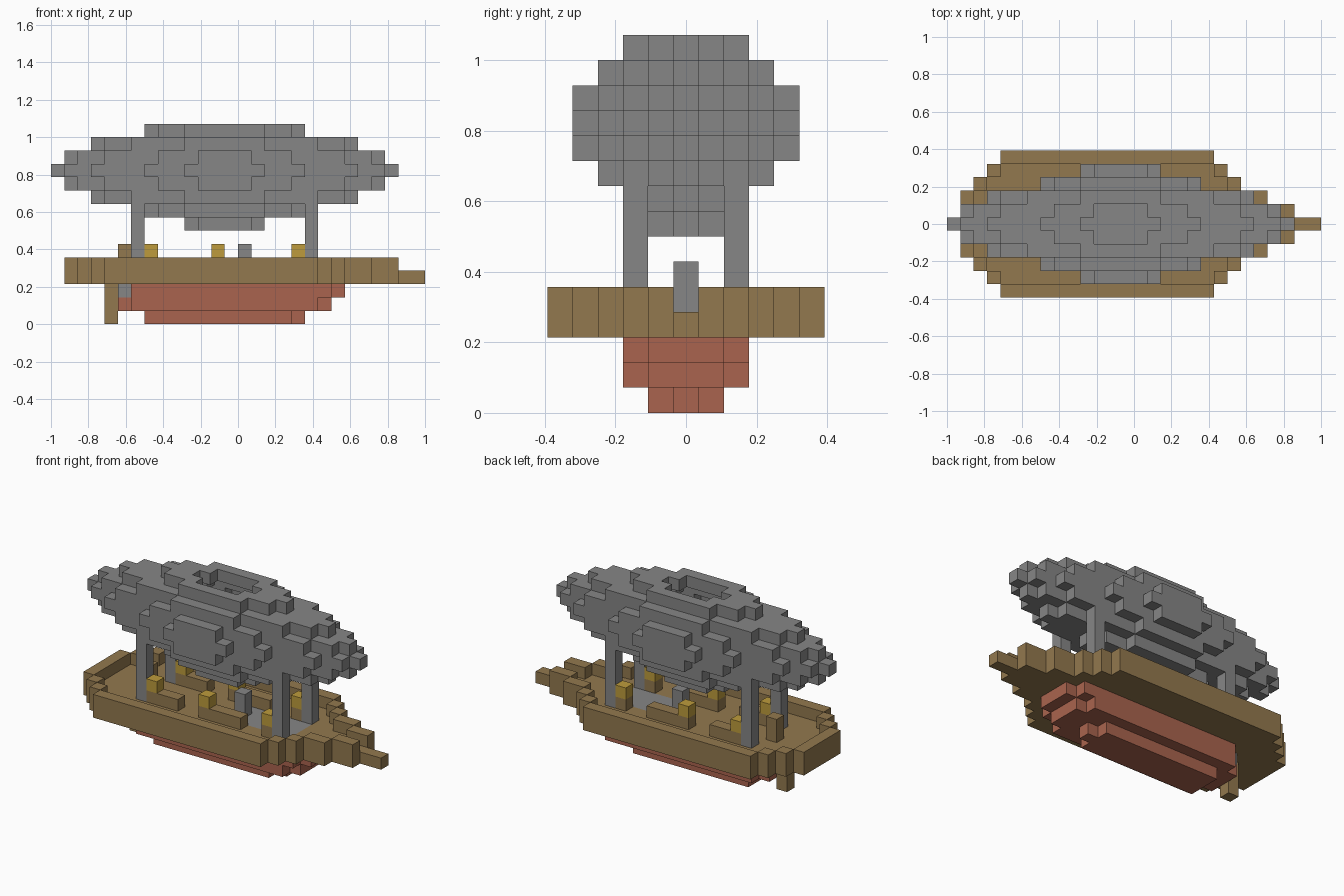
import bpy
import bmesh
from mathutils import Vector

if "Cube" in bpy.data.objects:
    bpy.data.objects.remove(bpy.data.objects["Cube"], do_unlink=True)

U = 1 / 14  # edge of one block


def material(name, rgb):
    m = bpy.data.materials.new(name)
    m.use_nodes = True
    m.diffuse_color = (*rgb, 1)
    m.node_tree.nodes["Principled BSDF"].inputs["Base Color"].default_value = (*rgb, 1)
    return m


GREY = material("grey_cloth", (0.24, 0.24, 0.24))
WOOD = material("brown_wood", (0.29, 0.19, 0.077))
RED = material("red_keel", (0.40, 0.127, 0.077))
GOLD = material("gold_lamp", (0.51, 0.33, 0.045))


def box(i0, i1, j0, j1, k0, k1):
    """Cells with i0 <= i < i1, and j and k inclusive."""
    return {(i, j, k) for i in range(i0, i1)
            for j in range(j0, j1 + 1) for k in range(k0, k1 + 1)}


STEPS = [Vector(d) for d in
         ((1, 0, 0), (-1, 0, 0), (0, 1, 0), (0, -1, 0), (0, 0, 1), (0, 0, -1))]


def build(name, cells, mat):
    """Skin a set of block cells, leaving out the faces between neighbours."""
    bm = bmesh.new()
    verts = {}

    def vert(p):
        key = tuple(round(2 * c) for c in p)
        if key not in verts:
            verts[key] = bm.verts.new((p.x * U - 1, p.y * U, p.z * U))
        return verts[key]

    for cell in cells:
        centre = Vector(cell) + Vector((0.5, 0, 0.5))
        for d in STEPS:
            if tuple(int(c) for c in Vector(cell) + d) in cells:
                continue
            a = Vector((d.y, d.z, d.x))
            b = d.cross(a)
            corners = [centre + (d + a * s + b * t) / 2
                       for s, t in ((-1, -1), (1, -1), (1, 1), (-1, 1))]
            bm.faces.new([vert(p) for p in corners])
    bmesh.ops.dissolve_limit(bm, angle_limit=0.01, verts=bm.verts, edges=bm.edges)
    mesh = bpy.data.meshes.new(name)
    bm.to_mesh(mesh)
    bm.free()
    mesh.materials.append(mat)
    obj = bpy.data.objects.new(name, mesh)
    bpy.context.collection.objects.link(obj)
    return obj


def neighbours(cell):
    return [tuple(int(c) for c in Vector(cell) + d) for d in STEPS]


# Balloon: half length for each sideways and vertical distance from its axis
HALF = {(0, 0): 13, (0, 1): 12, (1, 1): 11, (0, 2): 10, (1, 2): 9, (2, 2): 7,
        (0, 3): 6, (1, 3): 5, (2, 3): 3, (0, 4): 3, (1, 4): 2}
balloon = set()
for j in range(-4, 5):
    for k in range(-4, 5):
        h = HALF.get(tuple(sorted((abs(j), abs(k)))), 0)
        balloon |= box(13 - h, 13 + h, j, j, 11 + k, 11 + k)
shell = {c for c in balloon if not all(n in balloon for n in neighbours(c))}
# Open vent in the top
shell = {c for c in shell if c[2] < 15} - box(11, 15, -1, 1, 14, 14)
build("balloon", shell, GREY)

# Deck: start and end of each row, from the middle out
ROWS = [(1, 26), (1, 26), (1, 24), (2, 22), (3, 21), (4, 20)]
deck = set()
for j in range(-5, 6):
    deck |= box(*ROWS[abs(j)], j, j, 3, 3)
rim = {(i, j, 4) for i, j, k in deck
       if not all(n in deck for n in neighbours((i, j, k))[:4])}
rim.discard((25, 0, 4))
floor = box(14, 20, -1, 1, 3, 3)
build("hull", (deck - floor) | rim | box(26, 28, 0, 0, 3, 3), WOOD)
build("engine_floor", floor, GREY)

# Keel and rudder
keel = set()
for width, start, end, k in ((1, 6, 22, 2), (2, 6, 21, 2), (1, 5, 21, 1),
                             (2, 6, 20, 1), (0, 7, 19, 0), (1, 7, 18, 0)):
    keel |= box(start, end, -width, width, k, k)
build("keel", keel, RED)
build("rudder", box(4, 5, 0, 0, 0, 2), WOOD)
build("rudder_mount", box(5, 6, -1, 1, 2, 2), GREY)

# Deck fittings
build("engine", box(14, 15, 0, 0, 4, 5), GREY)
build("helm", box(5, 6, 0, 0, 4, 5), WOOD)
for side, j in (("left", 2), ("right", -2)):
    for part, i in (("rear", 6), ("front", 19)):
        build(f"{part}_{side}_strut", box(i, i + 1, j, j, 4, 8), GREY)
    for n, (start, end, lamp) in enumerate(((7, 10, 7), (12, 16, 12), (18, 19, 18))):
        build(f"{side}_bench_{n + 1}", box(start, end, j, j, 4, 4), WOOD)
        build(f"{side}_lamp_{n + 1}", box(lamp, lamp + 1, j, j, 5, 5), GOLD)
